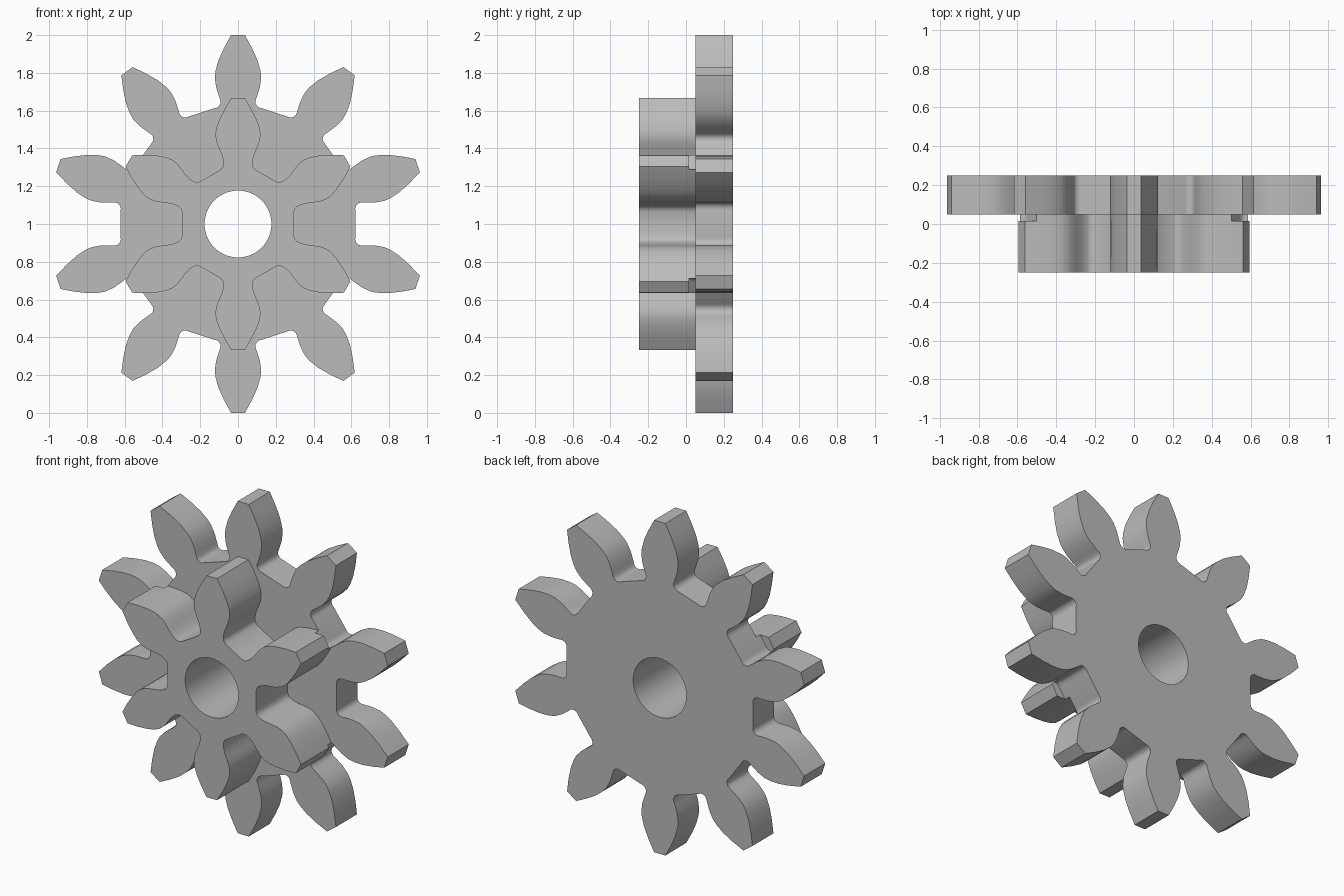
import bpy, bmesh
from math import sin, cos, pi, radians

cube = bpy.data.objects.get("Cube")
if cube:
    bpy.data.objects.remove(cube, do_unlink=True)

grey = bpy.data.materials.new("plain grey")
grey.use_nodes = True
colour = (0.5, 0.5, 0.5, 1)
grey.diffuse_color = colour
grey.node_tree.nodes["Principled BSDF"].inputs["Base Color"].default_value = colour

# Half tooth outlines from tip to root: (half width, distance from the axle)
BIG_TOOTH = [(.037, 1), (.075, .93), (.104, .865), (.119, .81), (.123, .775),
             (.116, .725), (.102, .68), (.093, .655), (.092, .64),
             (.1, .625), (.112, .616), (.125, .613)]
SMALL_TOOTH = [(.035, .667), (.07, .61), (.1, .55), (.116, .505), (.12, .47),
               (.114, .435), (.1, .4), (.085, .365), (.079, .34),
               (.077, .32), (.079, .305), (.086, .296), (.093, .287)]


def circle(radius, count=64):
    return [(radius * cos(2 * pi * i / count), radius * sin(2 * pi * i / count))
            for i in range(count)]


def gear_outline(half, teeth):
    """Mirror the half tooth and repeat it clockwise, first tooth pointing up."""
    tooth = [(-w, r) for w, r in reversed(half)] + half
    points = []
    for i in range(teeth):
        a = 2 * pi * i / teeth
        points += [(w * cos(a) + r * sin(a), r * cos(a) - w * sin(a)) for w, r in tooth]
    return points


def plate(name, outer, hole, front, back):
    """Flat plate with a hole, extruded along y."""
    bm = bmesh.new()
    edges = []
    for loop in (outer, hole):
        verts = [bm.verts.new((x, front, z + 1)) for x, z in loop]
        edges += [bm.edges.new((v, verts[i - 1])) for i, v in enumerate(verts)]
    bmesh.ops.triangle_fill(bm, edges=edges, use_beauty=True, normal=(0, -1, 0))
    extruded = bmesh.ops.extrude_face_region(bm, geom=bm.faces[:])["geom"]
    moved = [g for g in extruded if isinstance(g, bmesh.types.BMVert)]
    bmesh.ops.translate(bm, verts=moved, vec=(0, back - front, 0))
    bmesh.ops.recalc_face_normals(bm, faces=bm.faces[:])
    mesh = bpy.data.meshes.new(name)
    bm.to_mesh(mesh)
    bm.free()
    mesh.materials.append(grey)
    obj = bpy.data.objects.new(name, mesh)
    bpy.context.collection.objects.link(obj)
    return obj


def activate(obj):
    bpy.ops.object.select_all(action="DESELECT")
    obj.select_set(True)
    bpy.context.view_layer.objects.active = obj


# Two stacked gears sharing one bore
big_outline = gear_outline(BIG_TOOTH, 10)
bore = circle(.177)
big_gear = plate("big_gear", big_outline, bore, .05, .25)
small_gear = plate("small_gear", gear_outline(SMALL_TOOTH, 6), bore, -.25, .05)

# Clearance notch where small tooth tips overhang the gaps of the big gear
cutter = plate("clearance_cutter", circle(1.2), big_outline, .015, .08)
cutter.hide_render = True
activate(small_gear)
notch = small_gear.modifiers.new("clearance", "BOOLEAN")
notch.operation = "DIFFERENCE"
notch.solver = "EXACT"
notch.object = cutter
bpy.ops.object.modifier_apply(modifier=notch.name)
bpy.data.objects.remove(cutter, do_unlink=True)

for gear in (big_gear, small_gear):
    activate(gear)
    bpy.ops.object.shade_smooth_by_angle(angle=radians(35))
